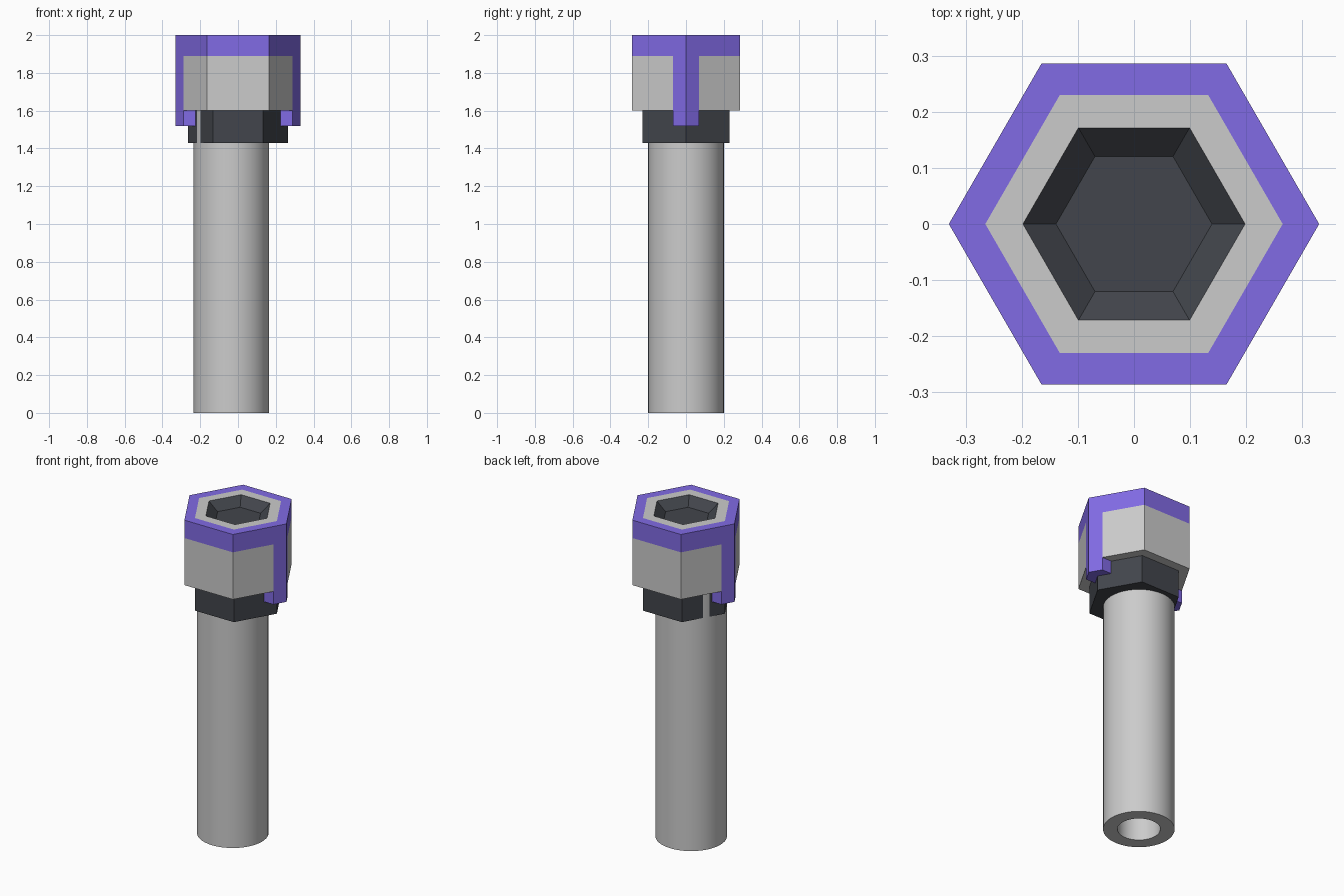
import bpy, bmesh
from math import cos, sin, pi

if "Cube" in bpy.data.objects:
    bpy.data.objects.remove(bpy.data.objects["Cube"])


def material(name, rgb):
    m = bpy.data.materials.new(name)
    m.diffuse_color = (*rgb, 1)
    m.use_nodes = True
    m.node_tree.nodes["Principled BSDF"].inputs["Base Color"].default_value = m.diffuse_color
    return m


purple = material("purple", (0.22, 0.145, 0.78))
dark = material("charcoal", (0.055, 0.06, 0.072))


def finish(name, bm, mat=None):
    bmesh.ops.recalc_face_normals(bm, faces=bm.faces[:])
    me = bpy.data.meshes.new(name)
    bm.to_mesh(me)
    bm.free()
    ob = bpy.data.objects.new(name, me)
    bpy.context.collection.objects.link(ob)
    if mat:
        me.materials.append(mat)
    return ob


def ngon(r, n=6, cx=0.0):
    return [(cx + r * cos(2 * pi * i / n), r * sin(2 * pi * i / n)) for i in range(n)]


def add_prism(bm, pts, z0, z1):
    lo = [bm.verts.new((x, y, z0)) for x, y in pts]
    hi = [bm.verts.new((x, y, z1)) for x, y in pts]
    bm.faces.new(lo)
    bm.faces.new(hi)
    n = len(pts)
    for i in range(n):
        j = (i + 1) % n
        bm.faces.new((lo[i], lo[j], hi[j], hi[i]))


def prism(name, pts, z0, z1, mat=None):
    bm = bmesh.new()
    add_prism(bm, pts, z0, z1)
    return finish(name, bm, mat)


def ring(name, profile, n=6, cx=0.0, mat=None):
    """Sweep a closed (radius, z) profile around a vertical axis with n sides."""
    bm = bmesh.new()
    rows = [[bm.verts.new((x, y, z)) for x, y in ngon(r, n, cx)] for r, z in profile]
    for a, b in zip(rows, rows[1:] + rows[:1]):
        for i in range(n):
            j = (i + 1) % n
            bm.faces.new((a[i], a[j], b[j], b[i]))
    return finish(name, bm, mat)


def tube_profile(r_in, r_out, z0, z1):
    return [(r_in, z0), (r_out, z0), (r_out, z1), (r_in, z1)]


R, R_IN = 0.33, 0.265      # outer and inner hexagon radii
W = 0.07                   # half width of the clip legs
XW = R - W / 3 ** 0.5      # x where a leg side meets the hexagon face
XL = 0.265                 # inner side of the leg slots

# Hollow round handle, slightly off-centre, just breaking through the nut
handle = ring("handle", tube_profile(0.12, 0.2, 0, 1.62), 48, -0.0355)
bpy.context.view_layer.objects.active = handle
handle.select_set(True)
bpy.ops.object.shade_smooth_by_angle(angle=pi / 6)
handle.select_set(False)

# Dark hexagonal nut under the head
prism("nut", ngon(R_IN), 1.43, 1.61, dark)

# Head block: a hexagon with notches for the legs at the two side corners
h = R * sin(pi / 3)
half = [(XL, -W), (XL, W), (XW, W), (R / 2, h), (-R / 2, h), (-XW, W)]
prism("head", half + [(-x, -y) for x, y in half], 1.60, 1.89)

# Pale collar around the socket
ring("collar", tube_profile(0.198, R_IN, 1.88, 2.0))

# Dark tapered socket with a flat floor
bm = bmesh.new()
top = [bm.verts.new((x, y, 2.0)) for x, y in ngon(0.198)]
low = [bm.verts.new((x, y, 1.95)) for x, y in ngon(0.139)]
bm.faces.new(low)
for i in range(6):
    j = (i + 1) % 6
    bm.faces.new((top[i], low[i], low[j], top[j]))
socket = finish("socket", bm, dark)
if socket.data.polygons[0].normal.z < 0:
    socket.data.flip_normals()

# Purple rim on top of the head
ring("rim", tube_profile(R_IN, R, 1.89, 2.0), mat=purple)

# Purple clip legs on both side corners, hooked in under the head
for side, s in (("right", 1), ("left", -1)):
    bm = bmesh.new()
    leg = [(XL, -W), (XW, -W), (R, 0), (XW, W), (XL, W)]
    hook = [(0.22, -W), (XL, -W), (XL, W), (0.22, W)]
    add_prism(bm, [(s * x, y) for x, y in leg], 1.52, 1.89)
    add_prism(bm, [(s * x, y) for x, y in hook], 1.52, 1.60)
    finish("clip_leg_" + side, bm, purple)
